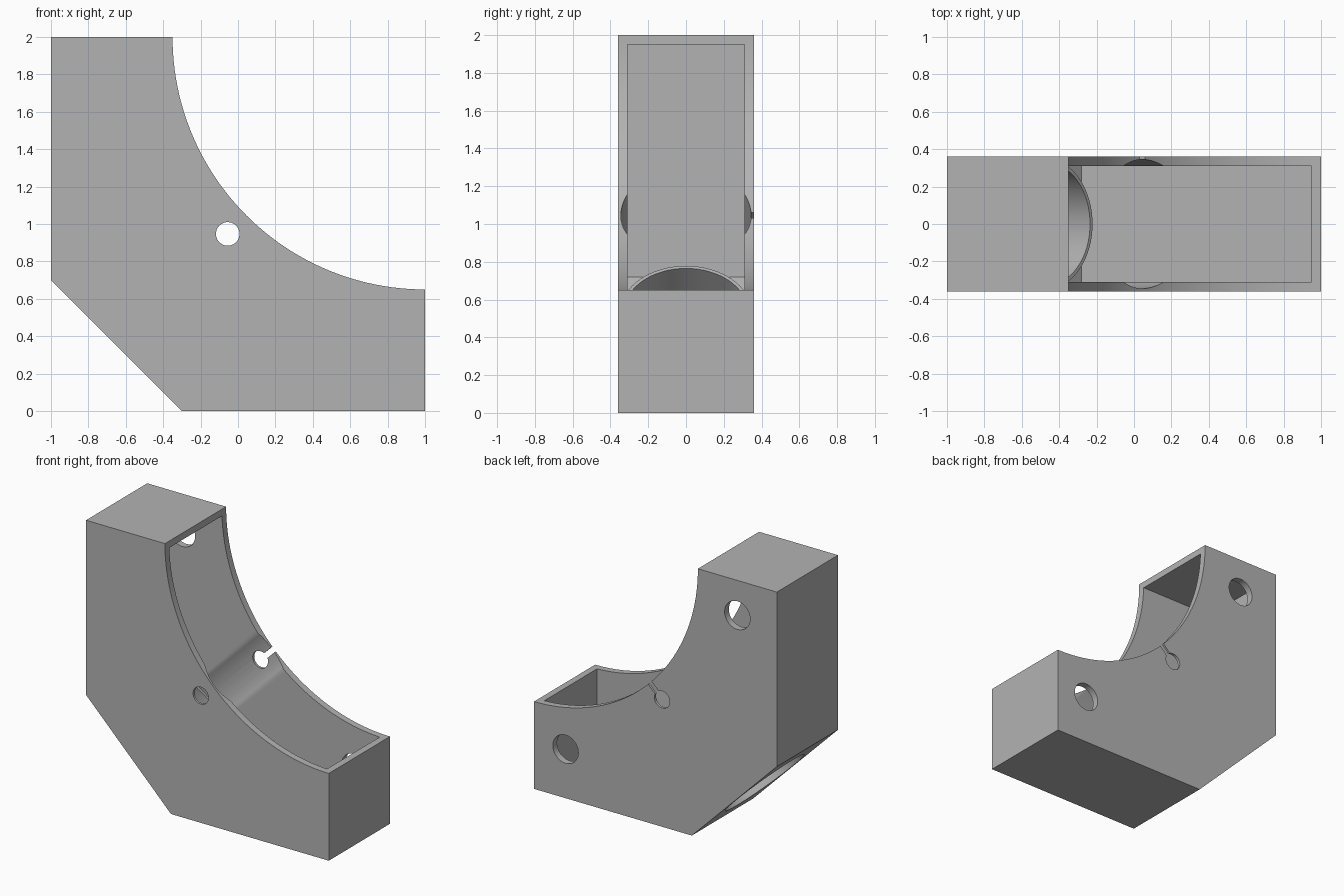
import bpy, bmesh, math
from mathutils import Matrix, Vector

old = bpy.data.objects.get("Cube")
if old:
    bpy.data.objects.remove(old, do_unlink=True)

grey = bpy.data.materials.new("plain_grey")
grey.use_nodes = True
colour = (0.45, 0.45, 0.45, 1)
grey.diffuse_color = colour
grey.node_tree.nodes["Principled BSDF"].inputs["Base Color"].default_value = colour

HALF = 0.36    # half depth
WALL = 0.05
DIAG = Matrix.Rotation(math.radians(45), 4, 'Y')   # local z becomes the corner diagonal


def finish(name, bm):
    bmesh.ops.recalc_face_normals(bm, faces=bm.faces)
    mesh = bpy.data.meshes.new(name)
    bm.to_mesh(mesh)
    bm.free()
    mesh.materials.append(grey)
    ob = bpy.data.objects.new(name, mesh)
    bpy.context.collection.objects.link(ob)
    return ob


def prism(name, points, half):
    """Extrude an x-z outline symmetrically along y."""
    bm = bmesh.new()
    face = bm.faces.new([bm.verts.new((x, -half, z)) for x, z in points])
    moved = bmesh.ops.extrude_face_region(bm, geom=[face])["geom"]
    bmesh.ops.translate(bm, vec=(0, 2 * half, 0),
                        verts=[v for v in moved if isinstance(v, bmesh.types.BMVert)])
    return finish(name, bm)


def cylinder(name, start, end, radius, sides=64):
    start, end = Vector(start), Vector(end)
    axis = end - start
    turn = Vector((0, 0, 1)).rotation_difference(axis).to_matrix().to_4x4()
    bm = bmesh.new()
    bmesh.ops.create_cone(bm, cap_ends=True, segments=sides, radius1=radius, radius2=radius,
                          depth=axis.length, matrix=Matrix.Translation((start + end) / 2) @ turn)
    return finish(name, bm)


def on_diagonal(s):
    """Point on the corner axis where x + z equals s."""
    return ((s - 1) / 2, 0, (s + 1) / 2)


def combine(target, tool, operation='DIFFERENCE'):
    tool.hide_render = True
    mod = target.modifiers.new(tool.name, 'BOOLEAN')
    mod.operation, mod.solver, mod.object = operation, 'EXACT', tool
    bpy.context.view_layer.objects.active = target
    bpy.ops.object.modifier_apply(modifier=mod.name)
    bpy.data.objects.remove(tool, do_unlink=True)


# Outer elbow with a concave quarter-round inner side
R = 1.35
arc = [(1 - R * math.cos(t), 2 - R * math.sin(t))
       for t in (math.pi / 2 * i / 48 for i in range(49))]
body = prism("elbow_housing", [(-1, 2), *arc, (1, 0), (-0.3, 0), (-1, 0.7)], HALF)

# Hollow interior, open on the concave side
lo, hi = -1 + WALL, 1 - WALL
combine(body, prism("cavity", [(lo, 1 + hi), (hi, 1 + hi), (hi, WALL),
                               (-0.28, WALL), (lo, 0.72)], HALF - WALL))

# Round clearance grooves in the side walls, then the collar and its bore
combine(body, cylinder("groove", on_diagonal(-0.2), on_diagonal(1.6), 0.345))
combine(body, cylinder("collar", on_diagonal(-0.26), on_diagonal(0.066), 0.347), 'UNION')
combine(body, cylinder("bore", on_diagonal(-0.5), on_diagonal(0.2), 0.328))

# Keyholes through both side walls
combine(body, cylinder("keyhole", (-0.055, -1, 0.947), (-0.055, 1, 0.947), 0.063, 40))
bm = bmesh.new()
bmesh.ops.create_cube(bm, size=1, matrix=Matrix.Translation((0.04, 0, 1.04)) @ DIAG
                      @ Matrix.Diagonal((0.04, 2, 0.24, 1)))
combine(body, finish("slot", bm))

# Mounting holes in the back wall
for x, z in ((-0.675, 1.74), (0.74, 0.365)):
    combine(body, cylinder("mounting_hole", (x, 0.2, z), (x, 0.5, z), 0.105, 40))

bpy.ops.object.select_all(action='DESELECT')
body.select_set(True)
bpy.context.view_layer.objects.active = body
bpy.ops.object.shade_smooth_by_angle(angle=math.radians(30))
